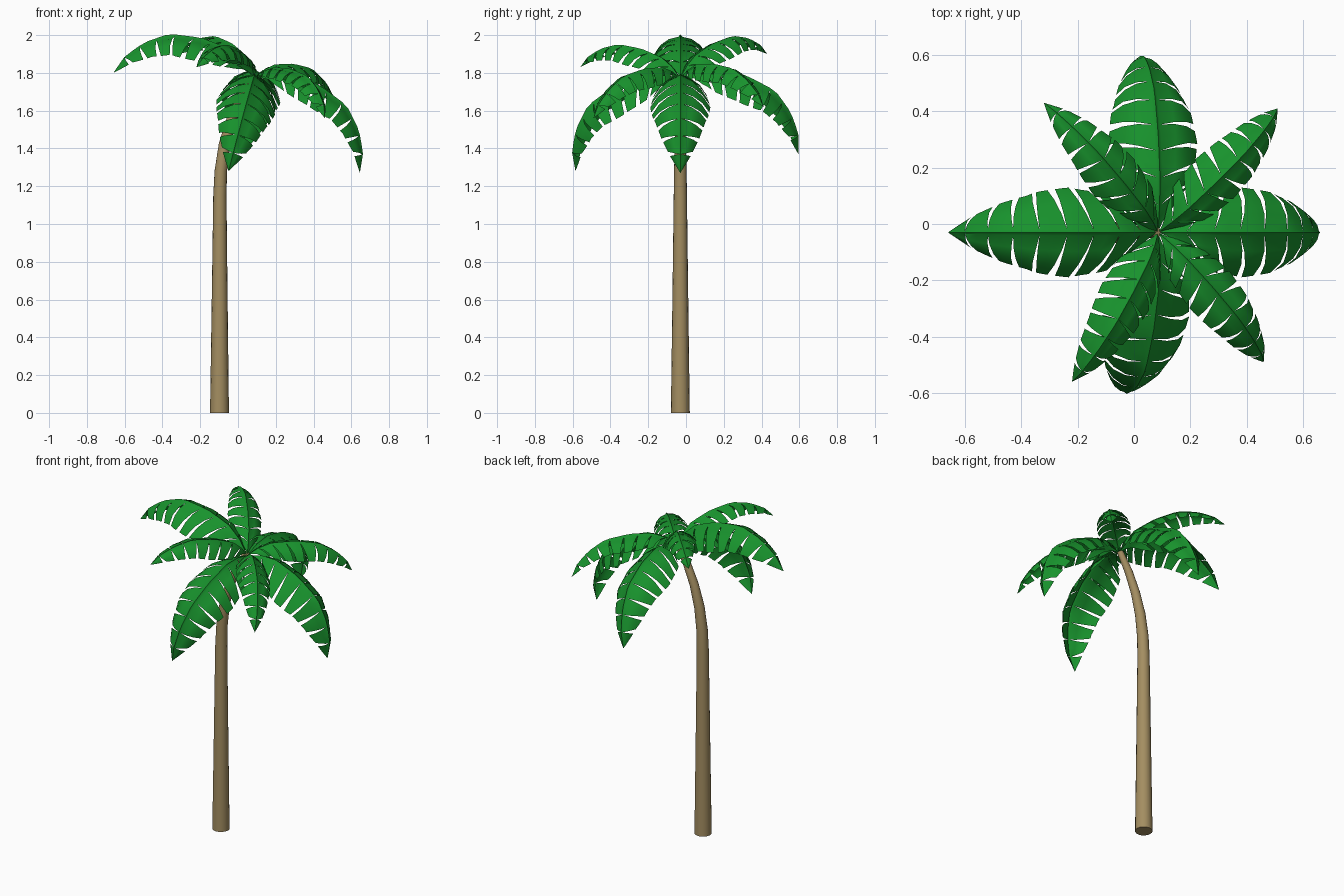
import bpy, bmesh, math
from mathutils import Vector

if "Cube" in bpy.data.objects:
    bpy.data.objects.remove(bpy.data.objects["Cube"])


def material(name, color):
    m = bpy.data.materials.new(name)
    m.diffuse_color = (*color, 1)
    m.use_nodes = True
    m.node_tree.nodes["Principled BSDF"].inputs["Base Color"].default_value = m.diffuse_color
    return m


GREEN = material("leaf_green", (0.009, 0.29, 0.026))
BROWN = material("bark_brown", (0.37, 0.27, 0.12))


def finish(bm, name, mat):
    me = bpy.data.meshes.new(name)
    bm.to_mesh(me)
    bm.free()
    me.materials.append(mat)
    ob = bpy.data.objects.new(name, me)
    bpy.context.collection.objects.link(ob)
    bpy.ops.object.select_all(action='DESELECT')
    ob.select_set(True)
    bpy.context.view_layer.objects.active = ob
    bpy.ops.object.shade_smooth_by_angle(angle=math.radians(35))
    return ob


def lerp_table(table, t):
    for (a, *p), (b, *q) in zip(table, table[1:]):
        if t <= b:
            return Vector(p + [0]).lerp(Vector(q + [0]), max(0, (t - a) / (b - a)))
    return Vector(table[-1][1:] + (0,))


# Trunk: tapered tube swept along a path that leans at the top (x, z, radius)
TRUNK = [(-.098, 0, .05), (-.097, .6, .042), (-.096, 1.15, .035), (-.091, 1.28, .033),
         (-.072, 1.42, .03), (-.036, 1.55, .026), (.015, 1.67, .023), (.08, 1.78, .018)]
SIDES = 16
bm = bmesh.new()
rings = []
for i, (x, z, r) in enumerate(TRUNK):
    a, b = TRUNK[max(i - 1, 0)], TRUNK[min(i + 1, len(TRUNK) - 1)]
    d = Vector((b[0] - a[0], b[1] - a[1])).normalized()
    if i == 0:
        d = Vector((0, 1))
    ring = []
    for k in range(SIDES):
        ang = 2 * math.pi * k / SIDES
        c, s = r * math.cos(ang), r * math.sin(ang)
        ring.append(bm.verts.new((x + c * d.y, -.03 + s, z - c * d.x)))
    rings.append(ring)
for lo, hi in zip(rings, rings[1:]):
    for k in range(SIDES):
        n = (k + 1) % SIDES
        bm.faces.new((lo[k], lo[n], hi[n], hi[k]))
bm.faces.new(rings[0][::-1])
bm.faces.new(rings[-1])
finish(bm, "trunk", BROWN)

# Frond spine (along chord, height) by arc length, and leaf half width along it
SPINE = [(0, 0), (.06, .085), (.14, .15), (.29, .2), (.46, .215), (.59, .165), (.69, .09), (.75, 0)]
arc = [0]
for p, q in zip(SPINE, SPINE[1:]):
    arc.append(arc[-1] + math.dist(p, q))
SPINE_T = [(a / arc[-1], *p) for a, p in zip(arc, SPINE)]
WIDTH = [(0, .02), (.1, .08), (.22, .17), (.42, .2), (.6, .175), (.78, .125), (.92, .06), (1, 0)]
# Cross-section: position across, sideways share, droop share (raised midrib first)
SECTION = [(0, 0, -.03), (.05, .06, .04), (.35, .34, .12), (.68, .6, .31), (1, .8, .6)]
HUB = Vector((.085, -.03, 1.77))
LEAFLETS = 9


def frond(name, tip, width, arch, lean=.25):
    chord = Vector(tip) - HUB
    scale = chord.length / .75
    fwd = chord.normalized()
    side = Vector((lean, 0, .97)).cross(fwd).normalized()
    up = fwd.cross(side)

    def point(t, sec, sgn):
        t = min(max(t, 0), 1)
        p = lerp_table(SPINE_T, t)
        d = lerp_table(SPINE_T, min(t + .06, 1)) - lerp_table(SPINE_T, max(t - .06, 0))
        d.normalize()
        w = lerp_table(WIDTH, t)[0] * width
        normal = up * d.x - fwd * d.y
        return (HUB + (fwd * p.x + up * p.y * arch) * scale
                + side * (sgn * w * sec[1]) - normal * (w * sec[2]))

    bm = bmesh.new()
    for sgn in (1, -1):
        for i in range(LEAFLETS):
            # two strips per leaflet, with a wedge-shaped slit after each leaflet
            ts = [(i + k / 2) / LEAFLETS for k in range(3)]
            rows = []
            for sec in SECTION:
                v = sec[0]
                gap = .27 * max(0, v - .1) / .9 / LEAFLETS if i < LEAFLETS - 1 else 0
                row = []
                for k, t in enumerate(ts):
                    te = t + .12 * v * (1 - t) - gap * k / 2
                    row.append(bm.verts.new(point(te, sec, sgn)))
                rows.append(row)
            for r, s in zip(rows, rows[1:]):
                for k in (0, 1):
                    f = (r[k], r[k + 1], s[k + 1], s[k])
                    bm.faces.new(f if sgn > 0 else f[::-1])
    bmesh.ops.remove_doubles(bm, verts=bm.verts, dist=.0004)
    bmesh.ops.dissolve_degenerate(bm, edges=bm.edges, dist=.0003)
    finish(bm, name, GREEN)


# Four wide fronds and four narrow ones between them
frond("frond_left", (-.66, -.03, 1.80), 1, 1)
frond("frond_right", (.645, -.03, 1.27), 1, 1)
frond("frond_back", (.02, .595, 1.37), 1, 1, .15)
frond("frond_front", (-.05, -.585, 1.28), 1, 1)
frond("small_frond_back_left", (-.32, .43, 1.90), .62, .83)
frond("small_frond_front_left", (-.22, -.56, 1.83), .62, .83)
frond("small_frond_back_right", (.51, .41, 1.62), .62, .83)
frond("small_frond_front_right", (.46, -.49, 1.56), .62, .83)
